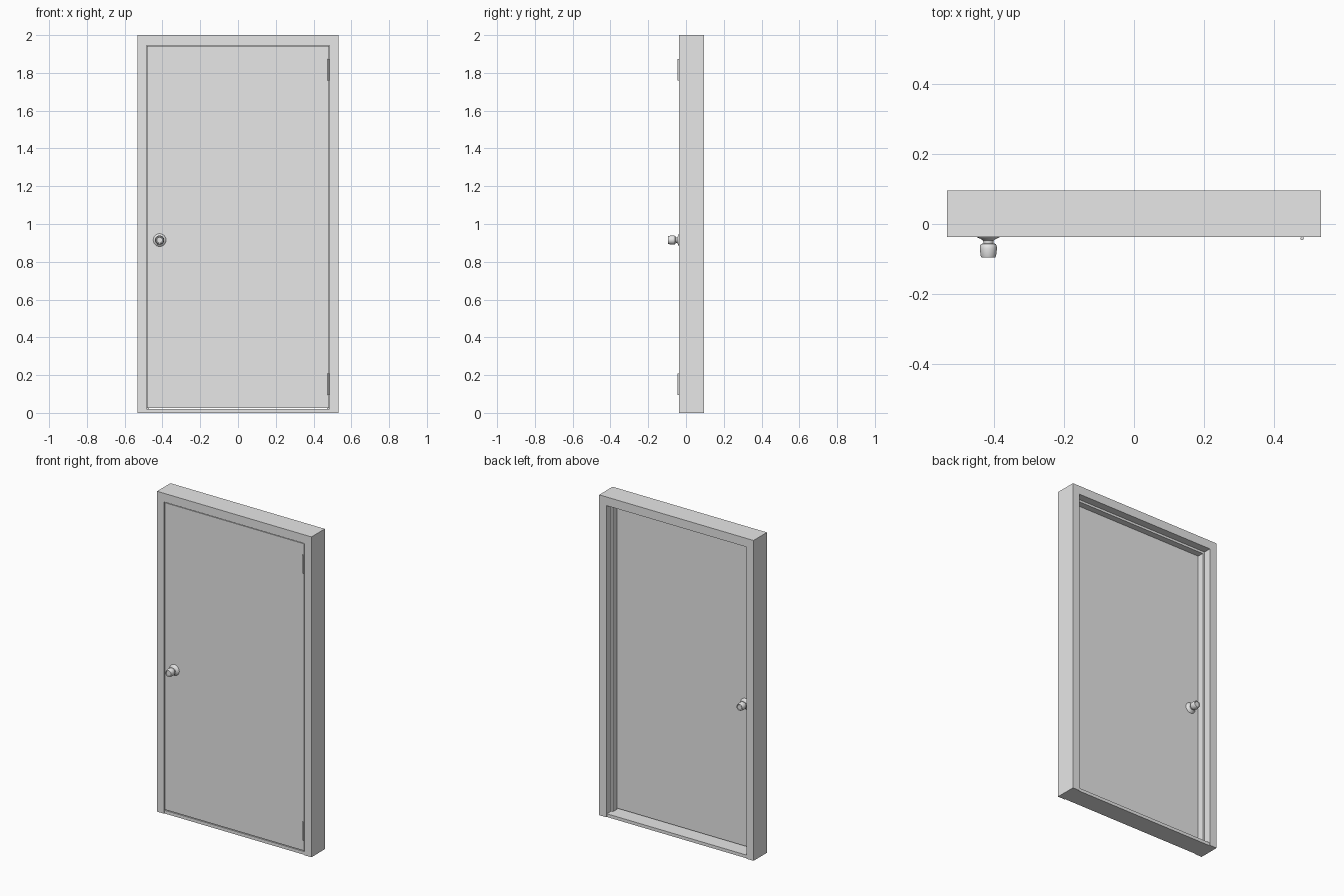
import bpy, bmesh, math
from mathutils import Matrix, Vector

if "Cube" in bpy.data.objects:
    bpy.data.objects.remove(bpy.data.objects["Cube"], do_unlink=True)

grey = bpy.data.materials.new("plain_grey")
grey.use_nodes = True
colour = (0.8, 0.8, 0.8, 1)
grey.diffuse_color = colour
grey.node_tree.nodes["Principled BSDF"].inputs["Base Color"].default_value = colour


def finish(name, bm, smooth=False):
    bmesh.ops.recalc_face_normals(bm, faces=bm.faces)
    mesh = bpy.data.meshes.new(name)
    bm.to_mesh(mesh)
    bm.free()
    mesh.materials.append(grey)
    obj = bpy.data.objects.new(name, mesh)
    bpy.context.collection.objects.link(obj)
    if smooth:
        bpy.ops.object.select_all(action='DESELECT')
        obj.select_set(True)
        bpy.context.view_layer.objects.active = obj
        bpy.ops.object.shade_smooth_by_angle(angle=math.radians(35))
    return obj


def box(name, low, high):
    bm = bmesh.new()
    low, high = Vector(low), Vector(high)
    place = Matrix.Translation((low + high) / 2) @ Matrix.Diagonal((*(high - low), 1))
    bmesh.ops.create_cube(bm, size=1, matrix=place)
    return finish(name, bm)


def lathe(name, profile, x, y, z, side, segments=24):
    # Profile holds (distance out from the door, radius) pairs
    bm = bmesh.new()
    rings = []
    for out, r in profile:
        angles = [2 * math.pi * i / segments for i in range(segments)]
        rings.append([bm.verts.new((x + r * math.cos(a), y + side * out,
                                    z + r * math.sin(a))) for a in angles])
    for a, b in zip(rings, rings[1:]):
        for i in range(segments):
            j = (i + 1) % segments
            bm.faces.new((a[i], a[j], b[j], b[i]))
    bm.faces.new(rings[0])
    bm.faces.new(rings[-1])
    return finish(name, bm, True)


FRONT, BACK = -0.037, 0.095
HALF, HEIGHT = 0.533, 2.0
DOOR_FRONT, DOOR_BACK = -0.035, 0.006

# Door frame: rebated profile swept up, over and down with mitred corners
jamb, stop = 0.049, 0.062
section = [(0, FRONT), (jamb, FRONT), (jamb, DOOR_BACK + 0.001), (stop, DOOR_BACK + 0.001),
           (stop, 0.047), (jamb, 0.047), (jamb, BACK), (0, BACK)]
bm = bmesh.new()
stations = []
for side, top in ((-1, False), (-1, True), (1, True), (1, False)):
    stations.append([bm.verts.new((side * (HALF - u), y, HEIGHT - 1.1 * u if top else 0))
                     for u, y in section])
for a, b in zip(stations, stations[1:]):
    for i in range(len(section)):
        j = (i + 1) % len(section)
        bm.faces.new((a[i], a[j], b[j], b[i]))
bm.faces.new(stations[0])
bm.faces.new(stations[-1])
finish("door_frame", bm)

# Threshold between the jambs
box("threshold", (-HALF + jamb, -0.033, 0), (HALF - jamb, 0.09, 0.02))

# Door leaf
box("door_leaf", (-0.481, DOOR_FRONT, 0.026), (0.481, DOOR_BACK, 1.942))

# Knobs on both faces: flared rose, neck, tapered grip with dished end
knob = [(0, 0.034), (0.003, 0.032), (0.008, 0.021), (0.012, 0.015), (0.02, 0.014),
        (0.022, 0.021), (0.026, 0.0235), (0.036, 0.0245), (0.055, 0.022),
        (0.06, 0.02), (0.06, 0.017), (0.058, 0.015)]
lathe("front_knob", knob, -0.415, DOOR_FRONT, 0.915, -1)
lathe("back_knob", knob, -0.415, DOOR_BACK, 0.915, 1)

# Hinge barrels on the left edge
for name, z in (("lower_hinge", 0.152), ("upper_hinge", 1.817)):
    bm = bmesh.new()
    bmesh.ops.create_cone(bm, cap_ends=True, segments=12, radius1=0.005, radius2=0.005,
                          depth=0.115, matrix=Matrix.Translation((0.479, -0.041, z)))
    finish(name, bm, True)
